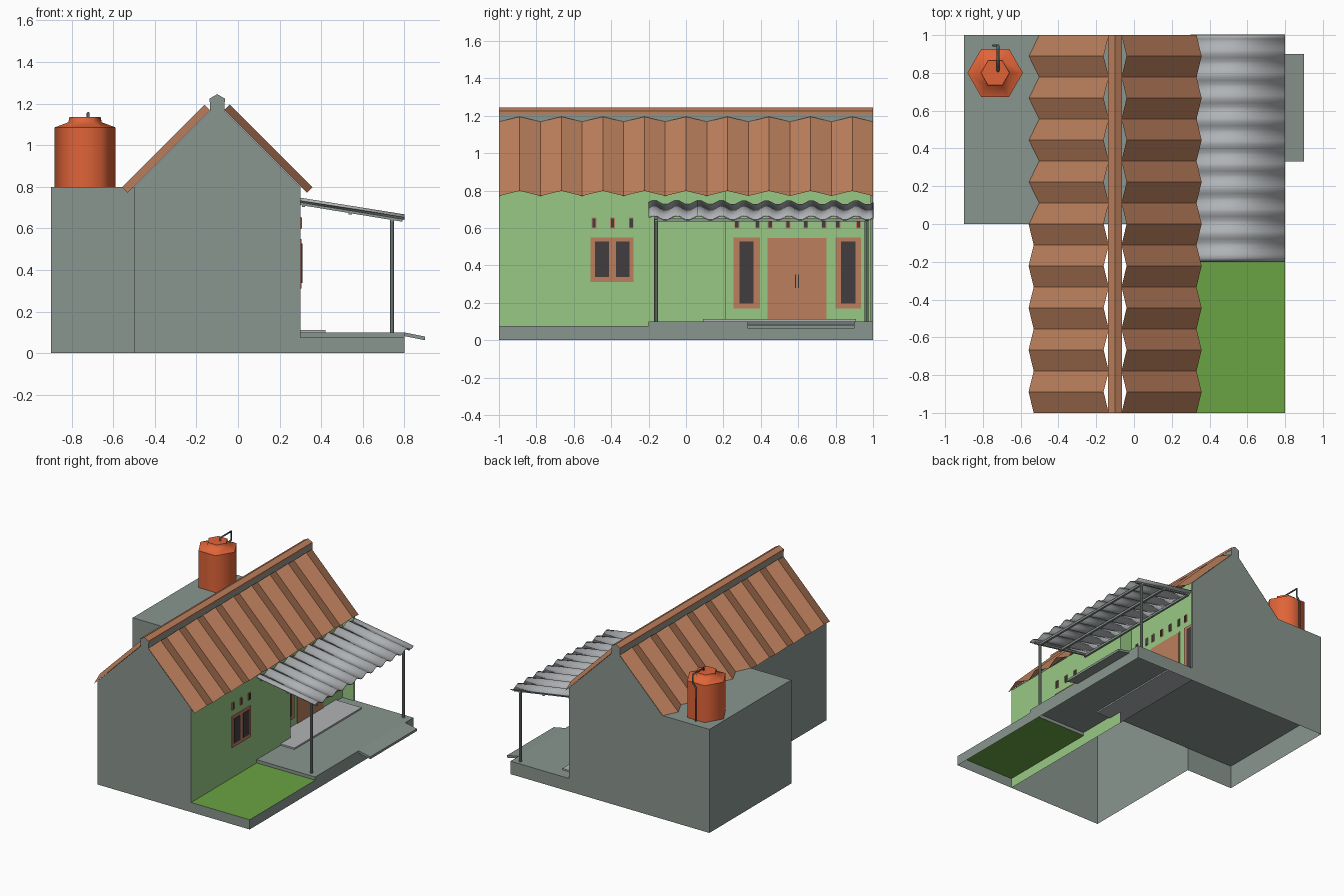
import bpy, bmesh, math
from mathutils import Vector

if "Cube" in bpy.data.objects:
    bpy.data.objects.remove(bpy.data.objects["Cube"])


def mat(name, r, g, b):
    lin = [((c / 255 + 0.055) / 1.055) ** 2.4 for c in (r, g, b)]
    m = bpy.data.materials.new(name)
    m.diffuse_color = (*lin, 1)
    m.use_nodes = True
    m.node_tree.nodes["Principled BSDF"].inputs["Base Color"].default_value = m.diffuse_color
    return m


GREY = mat("grey plaster", 138, 150, 143)
GREEN = mat("green paint", 153, 201, 133)
TILE = mat("terracotta", 188, 127, 92)
TANK = mat("orange plastic", 224, 100, 56)
GRASS = mat("grass", 107, 164, 67)
METAL = mat("pale metal", 176, 179, 182)
DARK = mat("dark glass", 66, 60, 62)
PIPE = mat("dark pipe", 88, 98, 100)


def finish(name, bm, m):
    me = bpy.data.meshes.new(name)
    bm.to_mesh(me)
    bm.free()
    ob = bpy.data.objects.new(name, me)
    bpy.context.collection.objects.link(ob)
    for x in (m if isinstance(m, list) else [m]):
        me.materials.append(x)
    return ob


def shell(name, m, *polys):
    """Open shell: each item is (outward direction, corner points)."""
    bm = bmesh.new()
    for out, pts in polys:
        f = bm.faces.new([bm.verts.new(p) for p in pts])
        f.normal_update()
        if f.normal.dot(Vector(out)) < 0:
            f.normal_flip()
    return finish(name, bm, m)


def prism(name, m, pts, y0, y1):
    """Extrude an x-z outline along y."""
    bm = bmesh.new()
    f = bm.faces.new([bm.verts.new((x, y0, z)) for x, z in pts])
    g = bmesh.ops.extrude_face_region(bm, geom=[f])
    bmesh.ops.translate(bm, vec=(0, y1 - y0, 0),
                        verts=[v for v in g["geom"] if isinstance(v, bmesh.types.BMVert)])
    bmesh.ops.recalc_face_normals(bm, faces=bm.faces)
    return finish(name, bm, m)


def box(name, m, x0, x1, y0, y1, z0, z1):
    return prism(name, m, [(x0, z0), (x1, z0), (x1, z1), (x0, z1)], y0, y1)


def xwall(x, y0, y1, z0, z1):
    return [(x, y0, z0), (x, y1, z0), (x, y1, z1), (x, y0, z1)]


def ywall(y, x0, x1, z0, z1):
    return [(x0, y, z0), (x1, y, z0), (x1, y, z1), (x0, y, z1)]


def floor(z, x0, x1, y0, y1):
    return [(x0, y0, z), (x1, y0, z), (x1, y1, z), (x0, y1, z)]


F, B, L, R, U, D = (0, -1, 0), (0, 1, 0), (-1, 0, 0), (1, 0, 0), (0, 0, 1), (0, 0, -1)

# House shell: gables, left wall, rear annex
gable = [(-.5, 0), (.3, 0), (.3, .8), (-.1, 1.2), (-.5, .8)]
shell("house_walls", GREY,
      (F, [(x, -1, z) for x, z in gable]),
      (B, [(x, 1, z) for x, z in gable]),
      (L, xwall(-.5, -1, 0, 0, .8)))
shell("rear_annex", GREY,
      (L, xwall(-.9, 0, 1, 0, .8)), (F, ywall(0, -.9, -.5, 0, .8)),
      (B, ywall(1, -.9, -.5, 0, .8)), (U, floor(.8, -.9, -.5, 0, 1)))
shell("inner_floor", GREY, (D, floor(.18, -.9, .2, 0, 1)))

# Green facade with recessed entrance
REC = .2
side = [(REC, .1), (.3, .1), (.3, .8), (REC, .9)]
shell("green_facade", GREEN,
      (R, xwall(.3, -1, .21, 0, .8)),
      (R, xwall(REC, .21, .99, .1, .9)),
      (B, [(x, .21, z) for x, z in side]),
      (F, [(x, .99, z) for x, z in side]))

# Porch and garden bed, open underneath
shell("porch", GREY,
      (U, floor(.1, REC, .8, -.2, 1)), (R, xwall(.8, -.2, 1, 0, .1)),
      (B, ywall(1, .3, .8, 0, .1)), (F, ywall(-.2, .3, .8, .075, .1)),
      (R, xwall(.8, -1, -.2, 0, .075)), (F, ywall(-1, .3, .8, 0, .075)))
shell("lawn", GRASS, (U, floor(.075, .3, .8, -1, -.2)))
box("entrance_step", METAL, REC, .42, .09, .91, .09, .112)
prism("ramp", GREY, [(.8, .1), (.9, .08), (.9, .062), (.8, .082)], .33, .9)

# Zigzag roof sheets, mirrored about the ridge at x = -0.1
for name, s in (("roof_right", 1), ("roof_left", -1)):
    bm = bmesh.new()
    rows = []
    for i in range(19):
        d = .027 * (i % 2) + .001
        y = -1 + i / 9
        rows.append([bm.verts.new((-.1 + s * (px + d), y, pz + d))
                     for px, pz in ((.43, .77), (.033, 1.167))])
    for a, b in zip(rows, rows[1:]):
        f = bm.faces.new((a[0], b[0], b[1], a[1]))
        f.normal_update()
        if f.normal.z < 0:
            f.normal_flip()
    finish(name, bm, TILE)

# Ridge: grey block, terracotta cap faces
ridge = prism("ridge", [GREY, TILE],
              [(-.135, 1.15), (-.065, 1.15), (-.065, 1.225), (-.1, 1.245), (-.135, 1.225)], -1, 1)
for p in ridge.data.polygons:
    p.material_index = 1 if p.normal.z > .3 else 0
box("ridge_cap_edge", TILE, -.137, -.063, -.999, .999, 1.207, 1.225)


# Windows, door and vents as thin plates on the walls
def plate(name, m, x, y0, y1, z0, z1, t):
    box(name, m, x - .001, x + t, y0, y1, z0, z1)


def window(name, x, y0, y1, z0, z1, panes):
    plate(name + "_frame", TILE, x, y0, y1, z0, z1, .006)
    for a, b in panes:
        plate(name + "_pane", DARK, x, a, b, z0 + .027, z1 - .022, .009)


window("wide_window", .3, -.51, -.28, .31, .55, [(-.487, -.413), (-.375, -.303)])
window("left_window", REC, .255, .395, .17, .55, [(.287, .362)])
window("right_window", REC, .8, .935, .17, .55, [(.83, .905)])
plate("door_frame", TILE, REC, .435, .75, .11, .545, .005)
for i, (a, b) in enumerate([(.443, .591), (.594, .742)]):
    plate("door_leaf", TILE, REC, a, b, .118, .537, .009)
    plate("door_handle", METAL, REC + .009, .583 + i * .015, .589 + i * .015, .28, .35, .009)
vents = [(.3, y) for y in (-.492, -.393, -.293)]
vents += [(REC, y) for y in (.272, .382, .45, .545, .64, .737, .812, .922)]
for x, y in vents:
    plate("vent_frame", TILE, x, y - .013, y + .013, .597, .655, .005)
    plate("vent_hole", DARK, x, y - .009, y + .009, .602, .65, .008)

# Corrugated awning
bm = bmesh.new()
WAVES, SEG = 10, 6
n = WAVES * SEG
cols = []
for i in range(n + 1):
    dz = .012 * math.sin(2 * math.pi * i / SEG)
    y = -.2 + 1.2 * i / n
    cols.append([bm.verts.new((x, y, z + dz)) for x, z in ((.3, .737), (.8, .657))])
for a, b in zip(cols, cols[1:]):
    bm.faces.new((a[0], a[1], b[1], b[0])).smooth = True
awning = finish("awning_sheet", bm, METAL)
sol = awning.modifiers.new("thickness", "SOLIDIFY")
sol.thickness = .006

# Awning frame: beams, rafters, posts
for x in (.315, .54, .74):
    z = .737 - .16 * (x - .3) - .017
    box("awning_beam", GREY, x - .008, x + .008, -.17, .975, z - .016, z)
for y in (-.16, .965):
    prism("awning_rafter", GREY, [(.3, .725), (.79, .645), (.79, .632), (.3, .712)], y - .008, y + .008)
    bm = bmesh.new()
    bmesh.ops.create_cone(bm, cap_ends=True, segments=8, radius1=.01, radius2=.01, depth=.54)
    bmesh.ops.translate(bm, vec=(.74, y, .37), verts=bm.verts)
    finish("awning_post", bm, GREY)

# Hexagonal water tank, smooth sided
bm = bmesh.new()
rings = []
for r, z in ((.147, .8), (.147, 1.085), (.08, 1.11), (.075, 1.135)):
    rings.append([bm.verts.new((-.735 + r * math.cos(k * math.pi / 3),
                                .8 + r * math.sin(k * math.pi / 3), z)) for k in range(6)])
for a, b in zip(rings, rings[1:]):
    for k in range(6):
        bm.faces.new((a[k], a[(k + 1) % 6], b[(k + 1) % 6], b[k]))
bm.faces.new(rings[-1])
bm.faces.new(rings[0][::-1])
for f in bm.faces:
    f.smooth = abs(f.normal.z) < .99
tank = finish("water_tank", bm, TANK)
bpy.context.view_layer.objects.active = tank
tank.select_set(True)
bpy.ops.object.shade_smooth_by_angle(angle=math.radians(62))

# Tank pipe running over the back and down
cu = bpy.data.curves.new("tank_pipe", "CURVE")
cu.dimensions = "3D"
cu.bevel_depth = .007
cu.bevel_resolution = 1
cu.use_fill_caps = True
cu.materials.append(PIPE)
path = [(-.72, .81, 1.12), (-.72, .81, 1.155), (-.72, .945, 1.155), (-.72, .945, 1.09),
        (-.745, .945, 1.06), (-.745, .945, .8)]
sp = cu.splines.new("POLY")
sp.points.add(len(path) - 1)
for p, co in zip(sp.points, path):
    p.co = (*co, 1)
bpy.context.collection.objects.link(bpy.data.objects.new("tank_pipe", cu))
